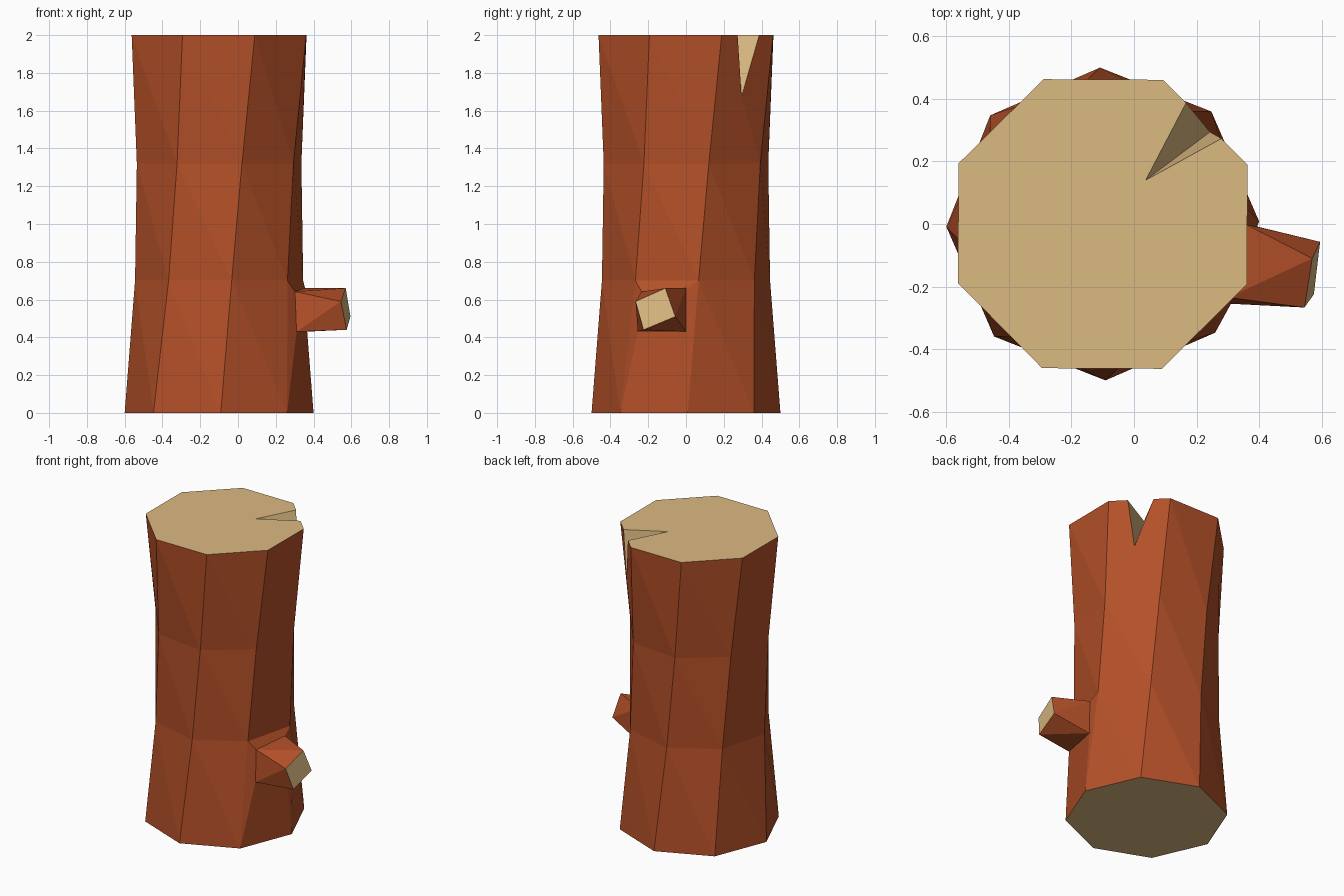
import bpy, bmesh, math
from mathutils import Vector

if "Cube" in bpy.data.objects:
    bpy.data.objects.remove(bpy.data.objects["Cube"])

def material(name, rgb):
    m = bpy.data.materials.new(name)
    m.diffuse_color = (*rgb, 1)
    m.use_nodes = True
    m.node_tree.nodes["Principled BSDF"].inputs["Base Color"].default_value = m.diffuse_color
    return m

BARK, WOOD = 0, 1
N = 8
bm = bmesh.new()

def face(verts, mat=BARK):
    f = bm.faces.new(verts)
    f.material_index = mat
    return f

def points(coords):
    return [bm.verts.new(c) for c in coords]

# Trunk rings: (height, radius, twist in degrees), centred left of the origin
rings = []
for z, r, twist in [(0, 0.5, 1), (0.7, 0.45, 8.5), (1.32, 0.452, 15.5), (2, 0.5, 22.2)]:
    angles = [math.radians(twist + 360 * i / N) for i in range(N)]
    rings.append(points([(-0.1 + r * math.cos(a), r * math.sin(a), z) for a in angles]))

STUB_SIDE, NOTCH_SIDE = N - 1, 0
for level in range(3):
    lo, hi = rings[level], rings[level + 1]
    for i in range(N):
        j = (i + 1) % N
        if (level, i) in ((0, STUB_SIDE), (2, NOTCH_SIDE)):
            continue
        face([lo[i], lo[j], hi[i]])
        face([lo[j], hi[j], hi[i]])

# Split notch in the top rim
top, low = rings[3], rings[2]
a, b = top[NOTCH_SIDE], top[NOTCH_SIDE + 1]
inner = bm.verts.new((0.037, 0.14, 2))
right = bm.verts.new(a.co.lerp(b.co, 0.31))
left = bm.verts.new(a.co.lerp(b.co, 0.73))
tip = bm.verts.new((0.243, 0.294, 1.675))
face([low[0], low[1], tip])
face([low[0], tip, right, a])
face([low[1], b, left, tip])
face([inner, right, tip], WOOD)
face([inner, tip, left], WOOD)

# Cut ends of the trunk
face([a, right, inner, left] + top[1:], WOOD)
face(rings[0][::-1], WOOD)

# Branch stub growing out of one side, twisted toward its cut end
side = [rings[0][7], rings[1][7], rings[1][0], rings[0][0]]
base = points([(0.31, -0.255, 0.43), (0.302, -0.235, 0.642),
               (0.355, 0.0, 0.66), (0.36, 0.0, 0.43)])
end = points([(0.575, -0.225, 0.44), (0.545, -0.267, 0.59),
              (0.57, -0.11, 0.66), (0.595, -0.057, 0.51)])
for i in range(4):
    j = (i + 1) % 4
    face([side[i], side[j], base[j], base[i]])
    face([base[i], base[j], end[j]])
    face([base[i], end[j], end[i]])
face(end, WOOD)

bmesh.ops.recalc_face_normals(bm, faces=bm.faces[:])
mesh = bpy.data.meshes.new("log")
bm.to_mesh(mesh)
bm.free()
mesh.materials.append(material("bark_brown", (0.45, 0.08, 0.021)))
mesh.materials.append(material("cut_wood_tan", (0.71, 0.49, 0.22)))
log = bpy.data.objects.new("log", mesh)
bpy.context.collection.objects.link(log)
